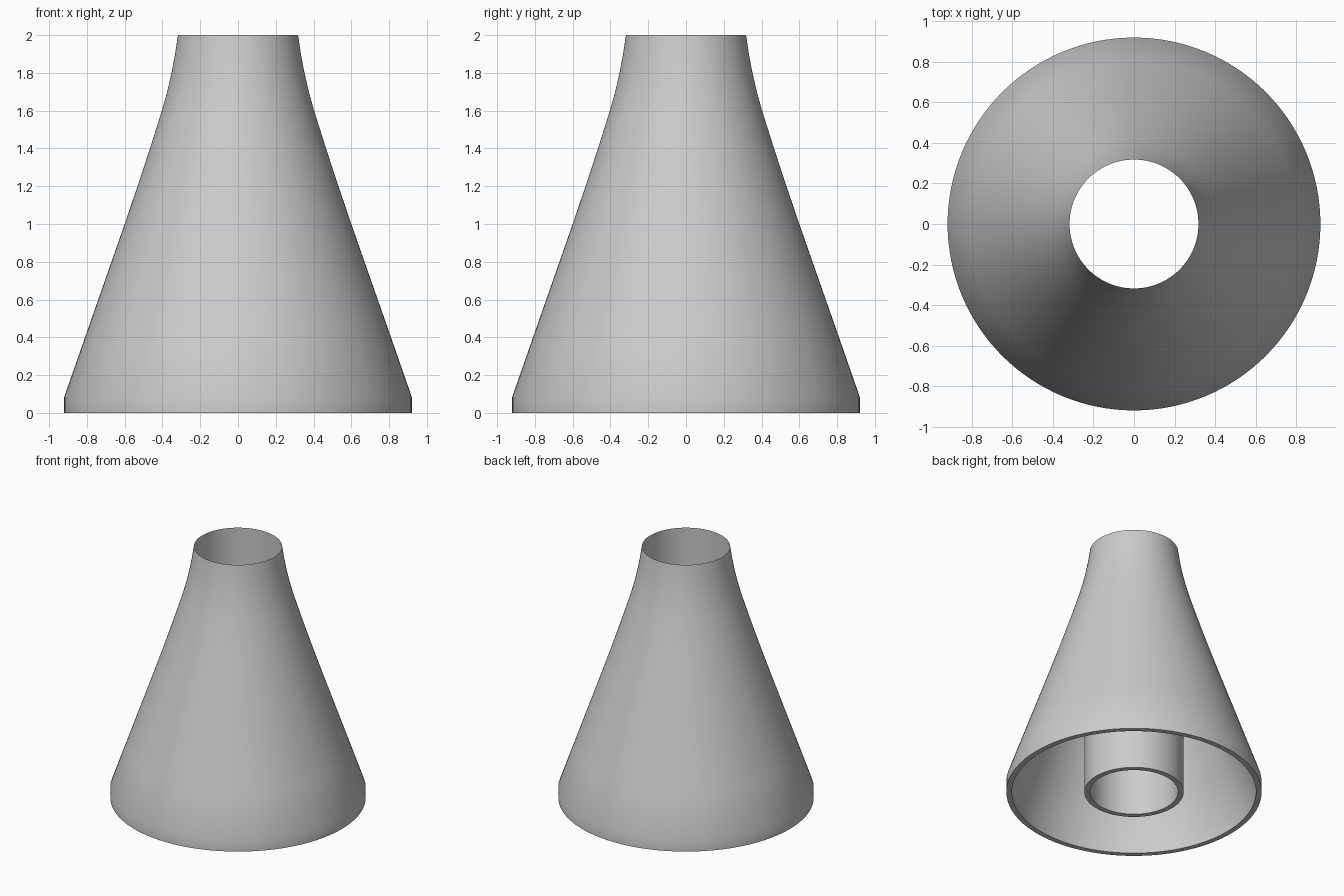
import bpy
import bmesh
import math
from mathutils import Vector

cube = bpy.data.objects.get("Cube")
if cube:
    bpy.data.objects.remove(cube, do_unlink=True)

STEPS = 128
WALL = 0.04
BORE = 0.318

grey = bpy.data.materials.new("plain grey")
grey.use_nodes = True
colour = (0.6, 0.6, 0.6, 1)
grey.diffuse_color = colour
grey.node_tree.nodes["Principled BSDF"].inputs["Base Color"].default_value = colour


def revolve(name, profile):
    """Spin a closed (radius, height) outline around the z axis."""
    bm = bmesh.new()
    verts = [bm.verts.new((r, 0, z)) for r, z in profile]
    edges = [bm.edges.new((a, b)) for a, b in zip(verts, verts[1:] + verts[:1])]
    bmesh.ops.spin(bm, geom=verts + edges, cent=(0, 0, 0), axis=(0, 0, 1),
                   angle=math.tau, steps=STEPS, use_merge=True)
    bmesh.ops.remove_doubles(bm, verts=bm.verts, dist=0.0001)
    bmesh.ops.recalc_face_normals(bm, faces=bm.faces)
    mesh = bpy.data.meshes.new(name)
    bm.to_mesh(mesh)
    bm.free()
    mesh.materials.append(grey)
    obj = bpy.data.objects.new(name, mesh)
    bpy.context.collection.objects.link(obj)
    bpy.ops.object.select_all(action='DESELECT')
    obj.select_set(True)
    bpy.context.view_layer.objects.active = obj
    bpy.ops.object.shade_smooth_by_angle(angle=math.radians(30))
    return obj


# Flared outer side, from the foot up to the sharp mouth
outer = [(0.92, 0), (0.92, 0.085), (0.81, 0.4), (0.74, 0.6), (0.67, 0.8),
         (0.6, 1), (0.532, 1.2), (0.466, 1.4), (0.403, 1.6), (0.375, 1.7),
         (0.352, 1.8), (0.333, 1.9), (BORE, 2)]

# Cavity between shell and tube, closing where the two walls meet
tube_radius = BORE + WALL
cavity = [(r - WALL, z) for r, z in outer if r - WALL > tube_radius]
apex = (tube_radius, 1.62)

# One hollow body: outer side, straight bore, tube wall, cavity
body = outer + [(BORE, 0), (tube_radius, 0), apex] + cavity[::-1]
revolve("hollow_cone_with_inner_tube", body)
